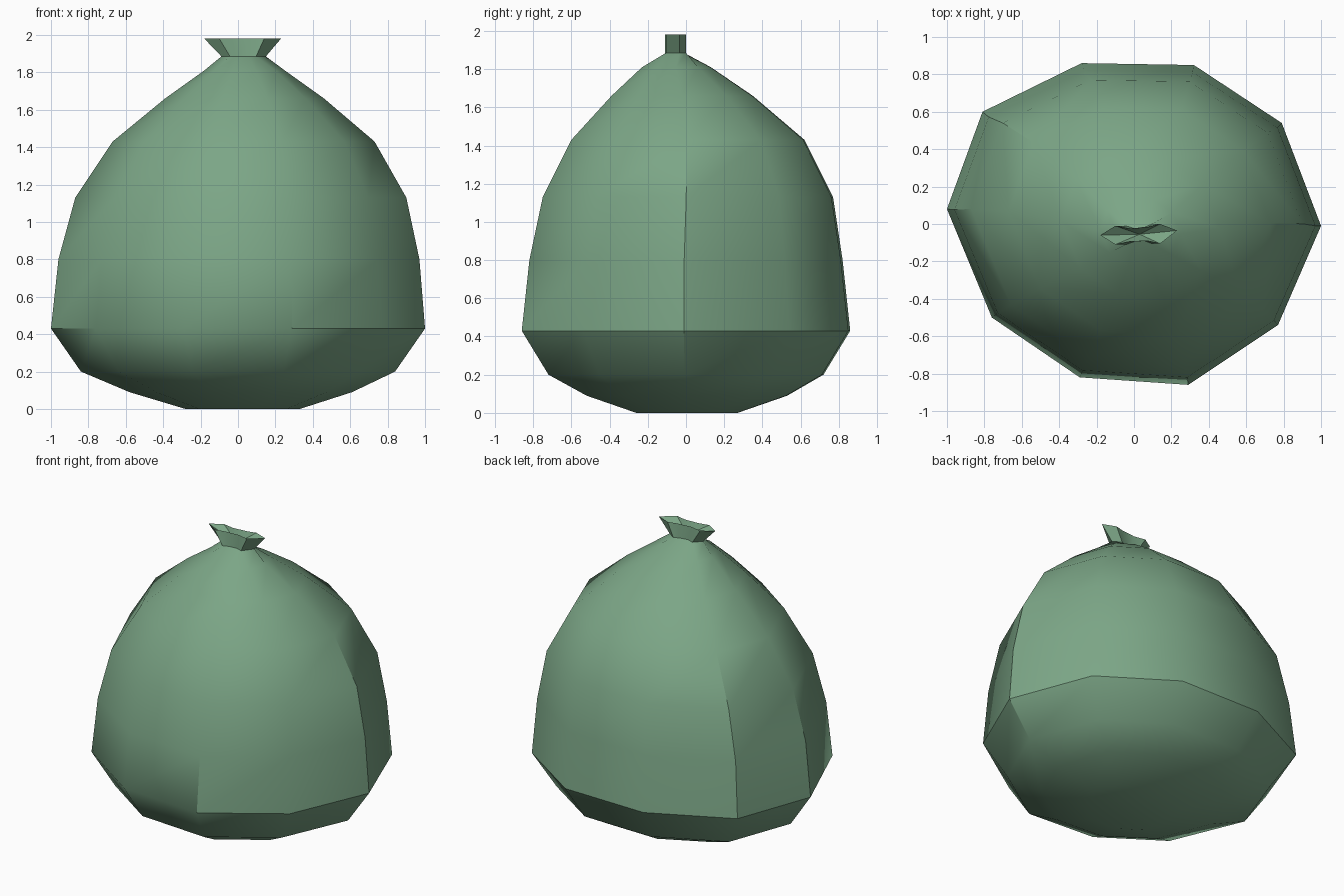
import bpy, bmesh, math

if "Cube" in bpy.data.objects:
    bpy.data.objects.remove(bpy.data.objects["Cube"])

# Ten-sided outline of the sack at its widest point
outline = [(1, -.01), (.79, .54), (.32, .85), (-.28, .86), (-.81, .60),
           (-1, .08), (-.76, -.50), (-.29, -.82), (.29, -.86), (.77, -.54)]
# Body profile: z, x min, x max, y min, y max
profile = [(0, -.28, .33, -.26, .27), (.09, -.58, .61, -.52, .53),
           (.20, -.84, .84, -.72, .72), (.43, -1, 1, -.86, .86),
           (.80, -.96, .97, -.82, .82), (1.13, -.87, .90, -.75, .77),
           (1.43, -.67, .73, -.60, .62), (1.66, -.39, .46, -.39, .35),
           (1.81, -.18, .25, -.23, .13)]
# Flattened, pinched mouth of the sack
mouth = [(.23, -.035), (.14, 0), (.08, -.015), (-.02, -.025), (-.10, -.01),
         (-.18, -.06), (-.10, -.11), (-.03, -.095), (.07, -.09), (.14, -.105)]

bm = bmesh.new()


def ring(points, z):
    return [bm.verts.new((x, y, z)) for x, y in points]


def bridge(a, b):
    n = len(a)
    for i in range(n):
        j = (i + 1) % n
        bm.faces.new((a[i], a[j], b[j], b[i]))


# Body rings
rings = []
for z, x0, x1, y0, y1 in profile:
    pts = [((x0 + x1) / 2 + x * (x1 - x0) / 2,
            (y0 + y1) / 2 + y / .86 * (y1 - y0) / 2) for x, y in outline]
    rings.append(ring(pts, z))

# Tied neck, then flared mouth
rings.append(ring([(.03 + (x - .025) * .58, y) for x, y in mouth], 1.885))
rings.append(ring(mouth, 1.98))
for a, b in zip(rings, rings[1:]):
    bridge(a, b)
bm.faces.new(rings[0][::-1])

# Hollow inside the mouth
centre = bm.verts.new((.03, -.055, 1.90))
top = rings[-1]
for i in range(10):
    bm.faces.new((top[i], top[(i + 1) % 10], centre))

mesh = bpy.data.meshes.new("sack")
bm.to_mesh(mesh)
bm.free()
sack = bpy.data.objects.new("sack", mesh)
bpy.context.collection.objects.link(sack)

# Green cloth
mat = bpy.data.materials.new("green_cloth")
mat.diffuse_color = (.20, .38, .24, 1)
mat.use_nodes = True
mat.node_tree.nodes["Principled BSDF"].inputs["Base Color"].default_value = mat.diffuse_color
mesh.materials.append(mat)

bpy.context.view_layer.objects.active = sack
sack.select_set(True)
bpy.ops.object.shade_smooth_by_angle(angle=math.radians(37))
